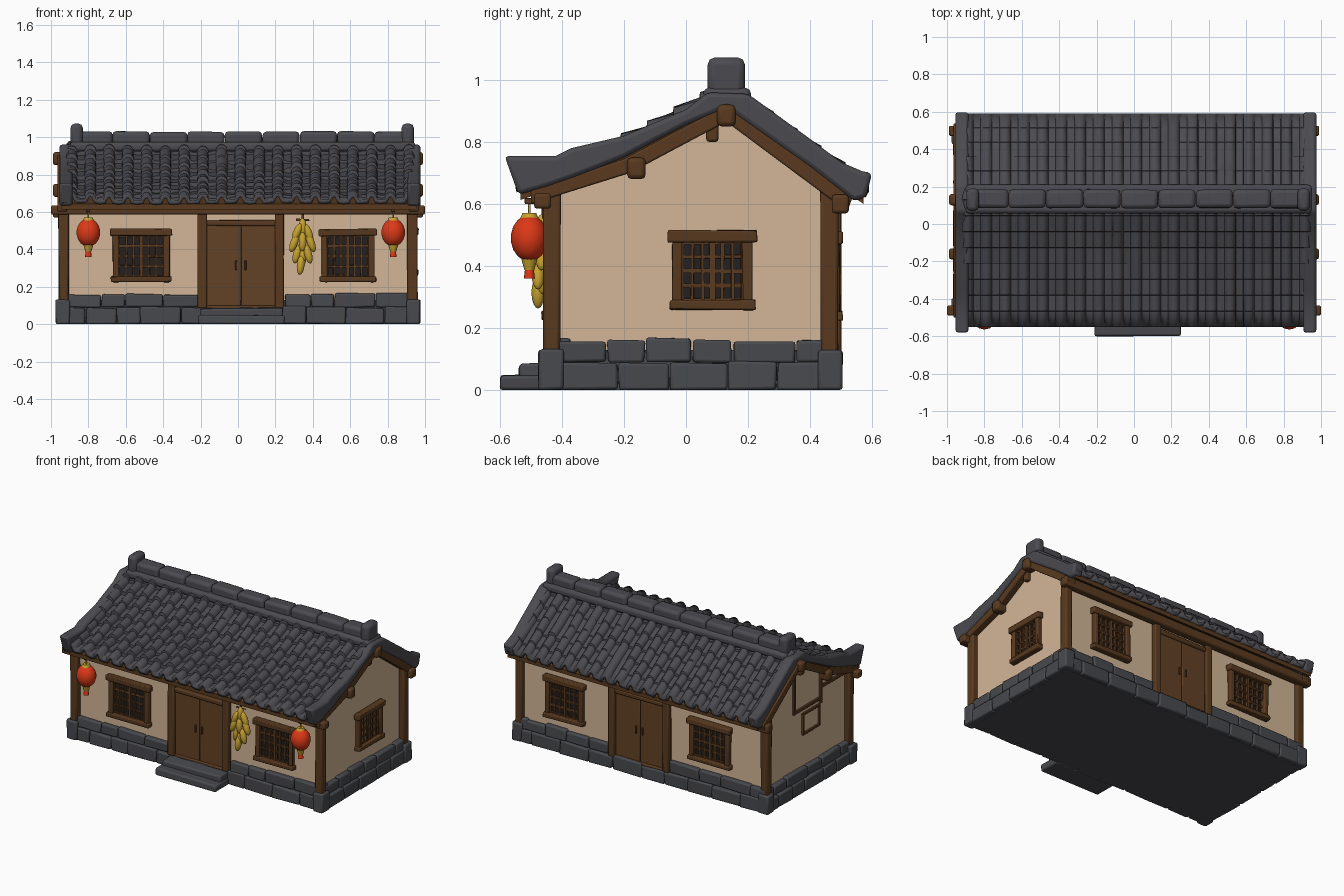
import bpy, bmesh, math, random
from mathutils import Matrix, Vector

random.seed(4)
if "Cube" in bpy.data.objects:
    bpy.data.objects.remove(bpy.data.objects["Cube"])


def material(name, r, g, b):
    m = bpy.data.materials.new(name)
    m.use_nodes = True
    m.diffuse_color = (r, g, b, 1)
    shader = m.node_tree.nodes["Principled BSDF"]
    shader.inputs["Base Color"].default_value = (r, g, b, 1)
    shader.inputs["Roughness"].default_value = 0.9
    return m


TILE = material("roof grey", .07, .07, .08)
STONE = material("stone grey", .065, .067, .075)
PLASTER = material("cream plaster", .65, .47, .31)
WOOD = material("dark wood", .1, .042, .014)
DOOR = material("door wood", .125, .055, .019)
DARK = material("window dark", .018, .014, .014)
RED = material("lantern red", .72, .04, .008)
YELLOW = material("corn yellow", .58, .37, .03)
made = []


def finish(name, bm, mat, bevel=0):
    mesh = bpy.data.meshes.new(name)
    bm.to_mesh(mesh)
    bm.free()
    ob = bpy.data.objects.new(name, mesh)
    bpy.context.collection.objects.link(ob)
    mesh.materials.append(mat)
    if bevel:
        mod = ob.modifiers.new("worn edges", "BEVEL")
        mod.width, mod.segments = bevel, 2
    made.append(ob)
    return ob


def boxes(name, spans, mat, bevel=.006, jitter=0):
    """One object from spans (x0, x1, y0, y1, z0, z1)."""
    bm = bmesh.new()
    for x0, x1, y0, y1, z0, z1 in spans:
        size = Matrix.Diagonal((abs(x1 - x0), abs(y1 - y0), z1 - z0, 1))
        mid = Matrix.Translation(((x0 + x1) / 2, (y0 + y1) / 2, (z0 + z1) / 2))
        new = bmesh.ops.create_cube(bm, size=1, matrix=mid @ size)["verts"]
        for v in new:
            v.co += Vector([random.uniform(-jitter, jitter) for _ in range(3)])
            v.co.z = max(v.co.z, 0)
    return finish(name, bm, mat, bevel)


def prism(name, outline, x0, x1, mat, bevel=0):
    """Side outline of (y, z) points stretched from x0 to x1."""
    bm = bmesh.new()
    face = bm.faces.new([bm.verts.new((x0, y, z)) for y, z in outline])
    new = bmesh.ops.extrude_face_region(bm, geom=[face])["geom"]
    bmesh.ops.translate(bm, vec=(x1 - x0, 0, 0),
                        verts=[g for g in new if isinstance(g, bmesh.types.BMVert)])
    bmesh.ops.recalc_face_normals(bm, faces=bm.faces)
    return finish(name, bm, mat, bevel)


def on_wall(side, u0, u1, d0, d1, z0, z1):
    """Span on a wall: u runs along it, d is the distance out of it."""
    if side == "front":
        return (u0, u1, -.42 - d1, -.42 - d0, z0, z1)
    if side == "back":
        return (u0, u1, .46 + d0, .46 + d1, z0, z1)
    s = 1 if side == "right" else -1
    return (s * (.92 + d0), s * (.92 + d1), u0, u1, z0, z1)


# Walls
prism("walls", [(-.42, .1), (.46, .1), (.46, .66), (.13, .9), (-.15, .75), (-.42, .64)],
      -.92, .92, PLASTER)

# Stone foundation laid in two courses
stones = []


def course(a, b, z0, z1, place):
    while a < b - .01:
        end = a + random.uniform(.12, .23)
        end = b if b - end < .08 else end
        stones.append(place(a + .002, end - .002, z0, z1 + random.uniform(-.006, .006)))
        a = end


for z0, z1, out in ((0, .09, .04), (.09, .16, .03)):
    for side in ("front", "back"):
        runs = [(-.96, .96)] if z0 == 0 else [(-.95, -.21), (.25, .95)]
        for a, b in runs:
            course(a, b, z0, z1, lambda u, v, p, q: on_wall(side, u, v, -.05, out, p, q))
    for side in ("left", "right"):
        course(-.45, .49, z0, z1, lambda u, v, p, q: on_wall(side, u, v, -.05, out + .005, p, q))
boxes("foundation_stones", stones, STONE, .009, .004)
boxes("foundation_core", [(-.93, .93, -.43, .47, 0, .13)], STONE, 0)
boxes("corner_stones", [(s * .9, s * .975, y, y + .08, 0, .13)
                        for s in (-1, 1) for y in (-.475, .425)], STONE, .01, .003)
boxes("door_steps", [(-.21, .25, -.6, -.45, 0, .05), (-.2, .24, -.54, -.45, .03, .085)],
      STONE, .01, .004)

# Timber frame
boxes("corner_posts", [(s * .905, s * .96, y, y + .055, .12, .66)
                       for s in (-1, 1) for y in (-.46, .435)], WOOD, .01, .003)
boxes("eave_beams", [(-1, 1, -.49, -.435, .585, .635), (-.99, .99, .47, .525, .57, .63)], WOOD, .01)
boxes("purlin_ends", [(s * .88, s * .99, y, y + .06, z, z + .07) for s in (-1, 1)
                      for y, z in ((.1, .85), (-.19, .68))], WOOD, .015)
boxes("king_post_ends", [(s * .9, s * .95, .065, .105, .8, .87) for s in (-1, 1)], WOOD, .01)
for side, s in (("left", -1), ("right", 1)):
    prism(side + "_bargeboard", [(-.5, .645), (-.2, .745), (.13, .92), (.54, .63), (.52, .575),
                                 (.13, .865), (-.18, .7), (-.5, .6)], s * .915, s * .965, WOOD, .006)

# Windows with lattice


def window(name, side, u0, u1, z0, z1):
    t = .038
    outer = [on_wall(side, *p) for p in (
        (u0 - .008, u1 + .008, 0, .045, z1 - t, z1), (u0 - .004, u1 + .004, 0, .045, z0, z0 + t * .8),
        (u0 + .006, u0 + t, 0, .035, z0, z1), (u1 - t, u1 - .006, 0, .035, z0, z1))]
    boxes(name + "_frame", outer, WOOD, .006, .003)
    a, b, c, d = u0 + t, u1 - t, z0 + t * .8, z1 - t
    boxes(name + "_pane", [on_wall(side, a, b, 0, .006, c, d)], DARK, 0)
    bars = []
    for i in range(7):
        u = a + (b - a) * i / 6
        w = .009 if i == 3 else .005
        bars.append(on_wall(side, u - w, u + w, 0, .022, c, d))
    for i in range(5):
        z = c + (d - c) * i / 4
        bars.append(on_wall(side, a, b, 0, .018, z - .006, z + .006))
    boxes(name + "_lattice", bars, WOOD, 0, .002)


for side in ("front", "back"):
    window(side + "_left_window", side, .44, .735, .225, .51)
    window(side + "_right_window", side, -.675, -.36, .225, .51)

    # Double door with posts and lintel
    boxes(side + "_door_leaves", [on_wall(side, -.17, .013, 0, .02, .085, .54),
                                  on_wall(side, .017, .2, 0, .02, .085, .54)], DOOR, .005)
    boxes(side + "_door_frame", [on_wall(side, *p) for p in (
        (-.215, -.168, 0, .04, .085, .6), (.198, .245, 0, .04, .085, .6),
        (-.17, .2, 0, .035, .525, .555), (-.17, .2, 0, .03, .075, .1))], WOOD, .008, .002)
    boxes(side + "_door_handles", [on_wall(side, u, u + .01, .02, .032, .29, .34)
                                   for u in (-.015, .035)], WOOD, .003)
window("right_side_window", "right", -.05, .22, .26, .515)

# Left gable: thin timber strips and a small shuttered opening
boxes("left_gable_timbers", [on_wall("left", *p) for p in (
    (-.14, .16, 0, .015, .545, .565), (.14, .16, 0, .015, .55, .85), (-.15, -.13, 0, .015, .52, .74),
    (-.42, -.14, 0, .015, .62, .64), (-.13, .06, 0, .015, .37, .385), (-.13, .06, 0, .015, .505, .52),
    (-.13, -.115, 0, .015, .37, .52), (.045, .06, 0, .015, .37, .52))], WOOD, .003)

# Roof: valley line from front eave over the ridge to back eave
SLOPE = [(-.55, .648), (-.35, .715), (-.15, .8), (.08, .925), (.13, .945),
         (.18, .925), (.4, .765), (.59, .635)]


def slope_z(y):
    for (y0, z0), (y1, z1) in zip(SLOPE, SLOPE[1:]):
        if y <= y1:
            return z0 + (z1 - z0) * (y - y0) / (y1 - y0)
    return SLOPE[-1][1]


prism("roof_boards", [(y * .97, z - .005) for y, z in SLOPE] +
      [(y * .97, z - .035) for y, z in reversed(SLOPE)], -.945, .955, WOOD)

# Tile rows lap over the row below; rounded cover tiles run down the slope
rows = []
for i in range(8):
    a, b = -.55 + .68 * i / 8, -.55 + .68 * (i + 1) / 8
    rows += [(a, .016), (b - .002, 0)]
for i in range(6):
    a, b = .13 + .46 * i / 6, .13 + .46 * (i + 1) / 6
    rows += [(a + .002, 0), (b, .009)]
COLUMNS, LEFT, RIGHT = 19, -.94, .965
pitch = (RIGHT - LEFT) / COLUMNS
bm = bmesh.new()
grid = []
for r, (y, lift) in enumerate(rows):
    line = []
    for c in range(COLUMNS):
        wobble = random.uniform(-.005, .005)
        for t in (-1, -.62, -.55, -.3, 0, .3, .55, .62):
            cover = .034 * math.sqrt(max(0, 1 - (t / .62) ** 2))
            x = LEFT + pitch * (c + .5 + t / 2)
            line.append(bm.verts.new((x, y, slope_z(y) + lift + cover + wobble)))
    grid.append(line)
for low, high in zip(grid, grid[1:]):
    for i in range(len(low) - 1):
        bm.faces.new((low[i], low[i + 1], high[i + 1], high[i]))
tiles = finish("roof_tiles", bm, TILE)
thick = tiles.modifiers.new("tile thickness", "SOLIDIFY")
thick.thickness, thick.offset = .022, -1

# Upturned verges, ridge and ridge ends
VERGE = [(-.585, .755), (-.55, .755), (-.42, .755), (-.37, .78), (-.2, .82), (0, .905), (.07, .96),
         (.2, .955), (.4, .81), (.5, .735), (.57, .705), (.6, .7), (.58, .62), (.54, .61),
         (.4, .72), (.13, .91), (0, .855), (-.2, .75), (-.35, .69), (-.45, .655), (-.54, .63)]
for name, x in (("right_verge", -.955), ("left_verge", .905)):
    prism(name, VERGE, x, x + .07, TILE, .014)
boxes("ridge", [(-.87 + i * .2, -.672 + i * .2, .085, .185, .93, 1.03) for i in range(9)],
      TILE, .02, .003)
boxes("ridge_foot", [(-.9, .95, .055, .21, .92, .975)], TILE, .02)
boxes("ridge_ends", [(x, x + .065, .07, .19, .93, 1.072) for x in (-.895, .875)], TILE, .022)

# Hanging lanterns and corn


def round_part(name, mat, place, size, cone=None):
    bm = bmesh.new()
    if cone:
        bmesh.ops.create_cone(bm, cap_ends=True, segments=12, radius1=cone[0], radius2=cone[1], depth=size)
        bmesh.ops.transform(bm, matrix=Matrix.Translation(place), verts=bm.verts)
    else:
        bmesh.ops.create_uvsphere(bm, u_segments=14, v_segments=9, radius=1)
        bmesh.ops.scale(bm, vec=size, verts=bm.verts)
        bmesh.ops.translate(bm, vec=place, verts=bm.verts)
    return finish(name, bm, mat)


for side, x in (("left", .83), ("right", -.8)):
    y = -.505
    round_part(side + "_lantern", RED, (x, y, .49), (.065, .06, .075))
    round_part(side + "_lantern_cap", YELLOW, (x, y, .562), .018, (.03, .022))
    round_part(side + "_lantern_base", YELLOW, (x, y, .405), .035, (.016, .026))
    round_part(side + "_lantern_tassel", RED, (x, y, .375), .03, (.018, .014))
    round_part(side + "_lantern_cord", YELLOW, (x, y, .59), .05, (.004, .004))
boxes("lantern_hooks", [(x - .01, x + .01, -.52, -.46, .6, .62) for x in (.83, -.8)], WOOD, .003)

COBS = [(0, .515, 0), (-.03, .49, .4), (.03, .49, -.4), (-.045, .435, .35), (.045, .435, -.35),
        (0, .44, 0), (-.03, .375, .25), (.03, .375, -.25), (0, .36, 0), (-.01, .315, .1)]
for i, (dx, z, lean) in enumerate(COBS):
    cob = round_part("corn_cob_%d" % (i + 1), YELLOW, (0, 0, 0), (.021, .021, .052))
    cob.location = (.345 + dx, -.465 - .012 * (i % 2), z)
    cob.rotation_euler = (0, lean, 0)
boxes("corn_twine", [(.34, .35, -.465, -.455, .53, .6), (.31, .38, -.465, -.458, .553, .562)],
      WOOD, 0, .003)

# Soft shading with crisp edges
bpy.ops.object.select_all(action="DESELECT")
for ob in made:
    ob.select_set(True)
bpy.context.view_layer.objects.active = made[0]
bpy.ops.object.shade_smooth_by_angle(angle=math.radians(35))
